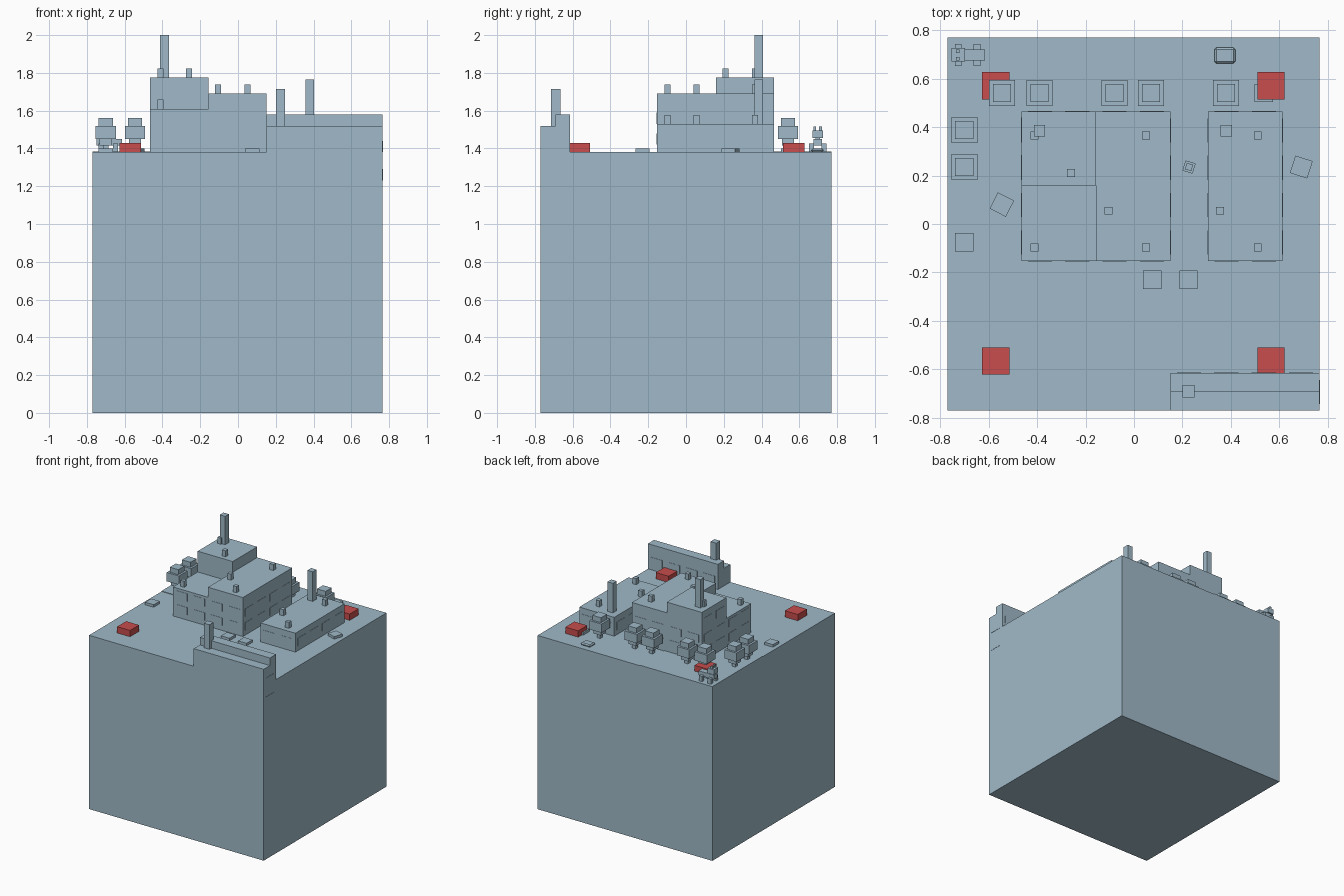
import bpy
import bmesh
import math
from mathutils import Matrix, Vector


def material(name, rgb):
    m = bpy.data.materials.new(name)
    m.diffuse_color = (*rgb, 1)
    return m


STONE = material("pale blue grey", (0.35, 0.49, 0.58))
RED = material("muted red", (0.58, 0.075, 0.075))
G = 1.38  # ground level on top of the block


def boxes(name, parts, mat=STONE):
    """One object from boxes given as (x0, x1, y0, y1, z0, z1[, turn in degrees])."""
    bm = bmesh.new()
    for x0, x1, y0, y1, z0, z1, *turn in parts:
        mid = Vector((x0 + x1, y0 + y1, z0 + z1)) / 2
        rot = Matrix.Rotation(math.radians(turn[0] if turn else 0), 4, 'Z')
        size = Matrix.Diagonal((x1 - x0, y1 - y0, z1 - z0, 1))
        bmesh.ops.create_cube(bm, size=1, matrix=Matrix.Translation(mid) @ rot @ size)
    me = bpy.data.meshes.new(name)
    bm.to_mesh(me)
    bm.free()
    me.materials.append(mat)
    ob = bpy.data.objects.new(name, me)
    bpy.context.collection.objects.link(ob)
    return ob


def post(x, y, w, z0, z1, turn=0):
    return (x - w / 2, x + w / 2, y - w / 2, y + w / 2, z0, z1, turn)


# Ground block and the slightly raised corner lot
boxes("ground_block", [(-0.77, 0.765, -0.77, 0.77, 0, G)])
boxes("corner_lot", [(-0.77, -0.135, 0.14, 0.77, G, G + 0.004)])

# Buildings: stepped main house, low side house, terrace at the front edge
boxes("main_house_tall", [(-0.465, -0.157, 0.158, 0.465, G, 1.775)])
boxes("main_house_low", [(-0.465, -0.157, -0.153, 0.158, G, 1.61)])
boxes("main_house_long", [(-0.157, 0.15, -0.153, 0.465, G, 1.69)])
boxes("side_house", [(0.305, 0.612, -0.153, 0.465, G, 1.53)])
boxes("terrace_front", [(0.15, 0.765, -0.77, -0.692, G, 1.52)])
boxes("terrace_back", [(0.15, 0.765, -0.692, -0.615, G, 1.58)])

# Chimneys and roof vents
boxes("chimneys", [post(-0.39, 0.385, 0.047, 1.775, 2.0),
                   post(0.38, 0.385, 0.047, 1.53, 1.765),
                   post(0.225, -0.69, 0.05, 1.5, 1.715)])
vents = [(-0.41, 0.365, 1.775), (-0.26, 0.21, 1.775), (-0.41, -0.097, 1.61),
         (0.05, 0.365, 1.69), (-0.105, 0.055, 1.69), (0.05, -0.097, 1.69),
         (0.51, 0.365, 1.53), (0.355, 0.055, 1.53), (0.51, -0.097, 1.53)]
boxes("roof_vents", [post(x, y, 0.032, z, z + 0.048) for x, y, z in vents])


# Window plates, spaced evenly along each wall
def windows(axis, at, start, count, zs):
    out = []
    for i in range(count):
        c = start + 0.154 * (i + 0.5)
        for z in zs:
            if axis == 'x':
                out.append((at - 0.002, at + 0.002, c - 0.05, c + 0.05, z, z + 0.06))
            else:
                out.append((c - 0.05, c + 0.05, at - 0.002, at + 0.002, z, z + 0.06))
    return out


plates = windows('y', -0.153, -0.465, 4, (1.42, 1.53))
plates += windows('y', 0.465, -0.465, 4, (1.42, 1.53))
plates += windows('x', -0.465, -0.153, 4, (1.42, 1.53))
plates += windows('x', 0.15, -0.153, 4, (1.42, 1.53))
plates += windows('x', -0.465, 0.158, 2, (1.66,))
for wall in (0.305, 0.612):
    plates += windows('x', wall, -0.153, 4, (1.42,))
for wall in (-0.153, 0.465):
    plates += windows('y', wall, 0.305, 2, (1.42,))
plates += windows('y', -0.615, 0.15, 4, (1.42,))
plates += windows('x', 0.765, -0.77, 1, (1.23, 1.38))
boxes("window_plates", plates)

# Red corner crates
boxes("red_crates", [post(x, y, 0.113, G, 1.43)
                     for x in (-0.57, 0.565) for y in (-0.565, 0.57)], RED)

# Trees: trunk, under-crown, wide crown and cap
trees = [(-0.545, 0.54), (-0.39, 0.54), (-0.08, 0.54), (0.07, 0.54),
         (0.38, 0.54), (-0.7, 0.388), (-0.7, 0.235)]
for i, (x, y) in enumerate(trees):
    boxes(f"tree_{i + 1}", [post(x, y, 0.03, G, 1.42), post(x, y, 0.065, 1.415, 1.45),
                            post(x, y, 0.107, 1.45, 1.52), post(x, y, 0.075, 1.52, 1.56)])

# Flat slabs lying on the ground
slabs = [(-0.7, -0.075, 0), (0.075, -0.23, 0), (0.225, -0.23, 0), (0.535, 0.54, 0),
         (0.69, 0.235, -18), (-0.545, 0.08, -27)]
boxes("ground_slabs", [post(x, y, 0.075, G, 1.4, t) for x, y, t in slabs])
tub = boxes("rounded_slab", [(0.332, 0.418, 0.662, 0.728, G, 1.4)])
bev = tub.modifiers.new("corners", 'BEVEL')
bev.width = 0.008
bev.segments = 1

# Small tilted pedestal
boxes("pedestal", [post(0.227, 0.235, 0.044, G, 1.4, -17),
                   post(0.227, 0.235, 0.027, 1.4, 1.417, -17)])

# Little blocky animal in the corner: legs, body, neck, head, ears
animal = [(-0.75, -0.615, 0.675, 0.72, 1.415, 1.45),
          (-0.735, -0.705, 0.685, 0.71, 1.44, 1.475),
          (-0.752, -0.697, 0.67, 0.725, 1.455, 1.495)]
for s in (-1, 1):
    for x in (-0.725, -0.648):
        y = 0.697 + s * 0.033
        animal.append((x - 0.014, x + 0.014, y - 0.013, y + 0.013, G, 1.425))
    animal.append((-0.735, -0.72, 0.69 + s * 0.015, 0.704 + s * 0.015, 1.49, 1.515))
boxes("animal", animal)
